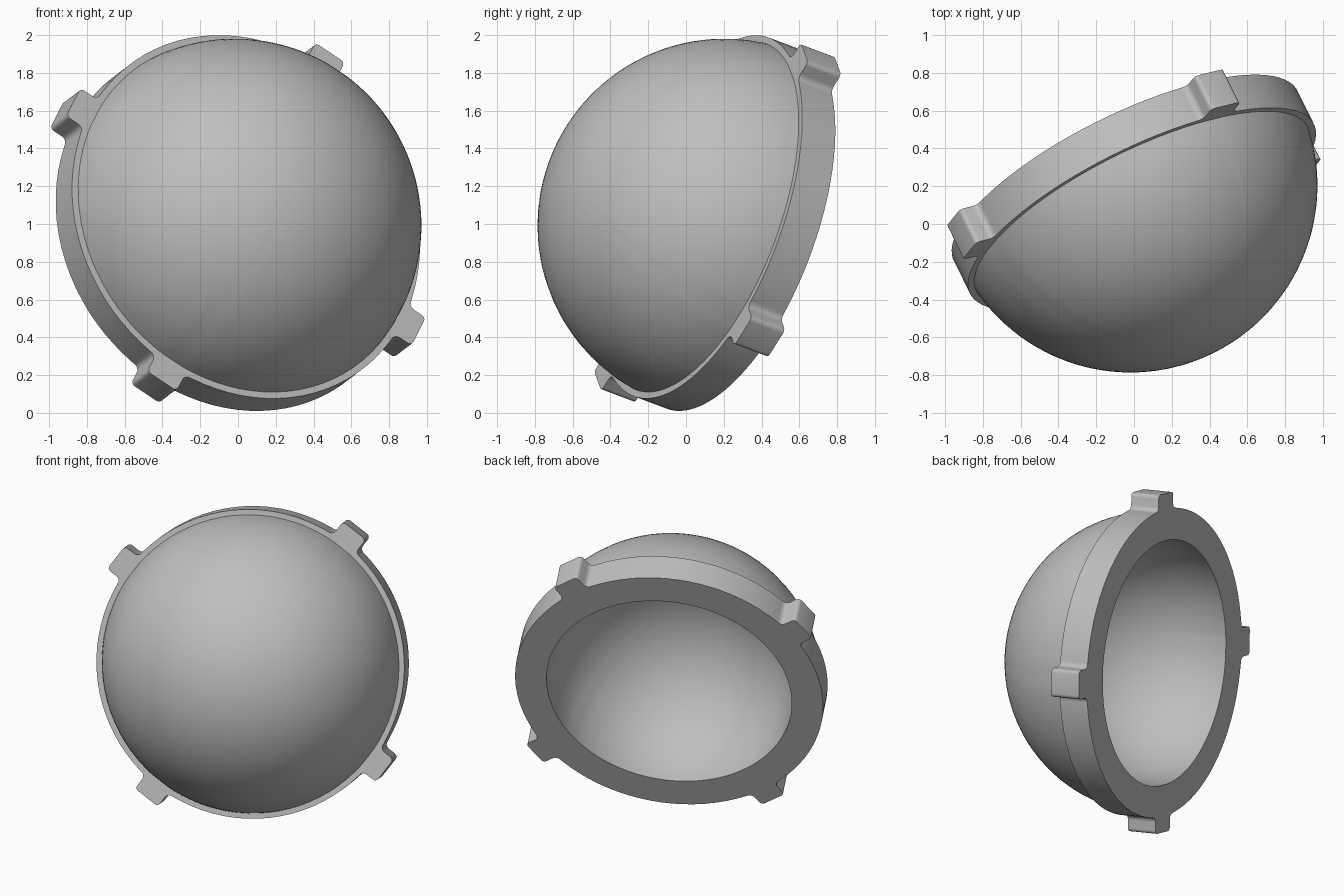
import bpy, bmesh, math
from mathutils import Vector, Matrix

cube = bpy.data.objects.get("Cube")
if cube:
    bpy.data.objects.remove(cube, do_unlink=True)

grey = bpy.data.materials.new("plain grey")
grey.use_nodes = True
colour = (0.52, 0.52, 0.52, 1)
grey.diffuse_color = colour
grey.node_tree.nodes["Principled BSDF"].inputs["Base Color"].default_value = colour

# Dimensions, measured along the bowl axis from the flat open face
RIM_R, RIM_T = 1.015, 0.206
HOLE_R, DOME_R, CENTRE = 0.808, 0.99, -0.06
TAB_R, TAB_W, ROUND, FILLET = 1.12, 0.095, 0.025, 0.035
ARC_STEPS, ROWS = 18, 28

# Tilted frame of the bowl: z leaves the open face, y points at one tab
axis_z = Vector((-0.42, 0.85, -0.32)).normalized()
axis_y = Vector((0.39, 0.50, 0.77))
axis_y = (axis_y - axis_y.project(axis_z)).normalized()
axis_x = axis_y.cross(axis_z)
frame = Matrix((axis_x, axis_y, axis_z)).transposed().to_4x4()
frame.translation = (-0.044, 0.255, 0.972)


def quarter_outline():
    """One tab with rounded corners and base fillets, then the arc to the next."""
    side = []
    foot = math.sqrt((RIM_R + FILLET) ** 2 - (TAB_W + FILLET) ** 2)
    lean = math.atan2(TAB_W + FILLET, foot)
    for i in range(5):  # concave fillet from rim to tab wall
        a = -math.pi / 2 - lean + (math.pi / 2 + lean) * i / 4
        side.append((foot + FILLET * math.sin(a), -TAB_W - FILLET + FILLET * math.cos(a)))
    for i in range(5):  # rounded outer corner
        a = math.pi / 2 * i / 4
        side.append((TAB_R - ROUND + ROUND * math.sin(a), -TAB_W + ROUND - ROUND * math.cos(a)))
    tab = side + [(x, -y) for x, y in reversed(side)]
    start = math.atan2(tab[-1][1], tab[-1][0])
    span = math.pi / 2 - 2 * start
    arc = [start + span * i / ARC_STEPS for i in range(1, ARC_STEPS)]
    return tab + [(RIM_R * math.cos(a), RIM_R * math.sin(a)) for a in arc]


outline = []
for q in range(4):
    turn = Matrix.Rotation(q * math.pi / 2, 2)
    outline += [turn @ Vector(p) for p in quarter_outline()]
unit = [p.normalized() for p in outline]


def ring(radius, h):
    return [(p.x * radius, p.y * radius, h) for p in unit]


def sphere_rows(radius, h0):
    """Rings over a sphere, from height h0 to just short of its pole."""
    a0 = math.acos((CENTRE - h0) / radius)
    angles = [a0 * (1 - i / ROWS) for i in range(ROWS)]
    return [ring(radius * math.sin(a), CENTRE - radius * math.cos(a)) for a in angles]


def skin(name, rows, pole=None, flip=False):
    """Stretch faces over successive rings and close at the pole if given."""
    bm = bmesh.new()
    loops = [[bm.verts.new(p) for p in row] for row in rows]
    n = len(unit)
    for a, b in zip(loops, loops[1:]):
        for i in range(n):
            j = (i + 1) % n
            bm.faces.new((a[i], b[i], b[j], a[j]))
    if pole is not None:
        tip = bm.verts.new((0, 0, pole))
        last = loops[-1]
        for i in range(n):
            bm.faces.new((last[i], tip, last[(i + 1) % n]))
    if flip:
        bmesh.ops.reverse_faces(bm, faces=bm.faces[:])
    bm.transform(frame)
    mesh = bpy.data.meshes.new(name)
    bm.to_mesh(mesh)
    bm.free()
    mesh.materials.append(grey)
    obj = bpy.data.objects.new(name, mesh)
    bpy.context.collection.objects.link(obj)
    bpy.ops.object.select_all(action="DESELECT")
    obj.select_set(True)
    bpy.context.view_layer.objects.active = obj
    bpy.ops.object.shade_smooth_by_angle(angle=math.radians(35))
    return obj


# Flat rim with four tabs
seat_r = math.sqrt(DOME_R ** 2 - (RIM_T + CENTRE) ** 2)
skin("tabbed_rim", [
    ring(HOLE_R, 0),
    [(p.x, p.y, 0) for p in outline],
    [(p.x, p.y, -RIM_T) for p in outline],
    ring(seat_r, -RIM_T),
], flip=True)

# Outer dome
skin("outer_dome", sphere_rows(DOME_R, -RIM_T), CENTRE - DOME_R, flip=True)

# Hollow inside
hollow_r = math.hypot(HOLE_R, CENTRE)
skin("inner_hollow", sphere_rows(hollow_r, 0), CENTRE - hollow_r)
